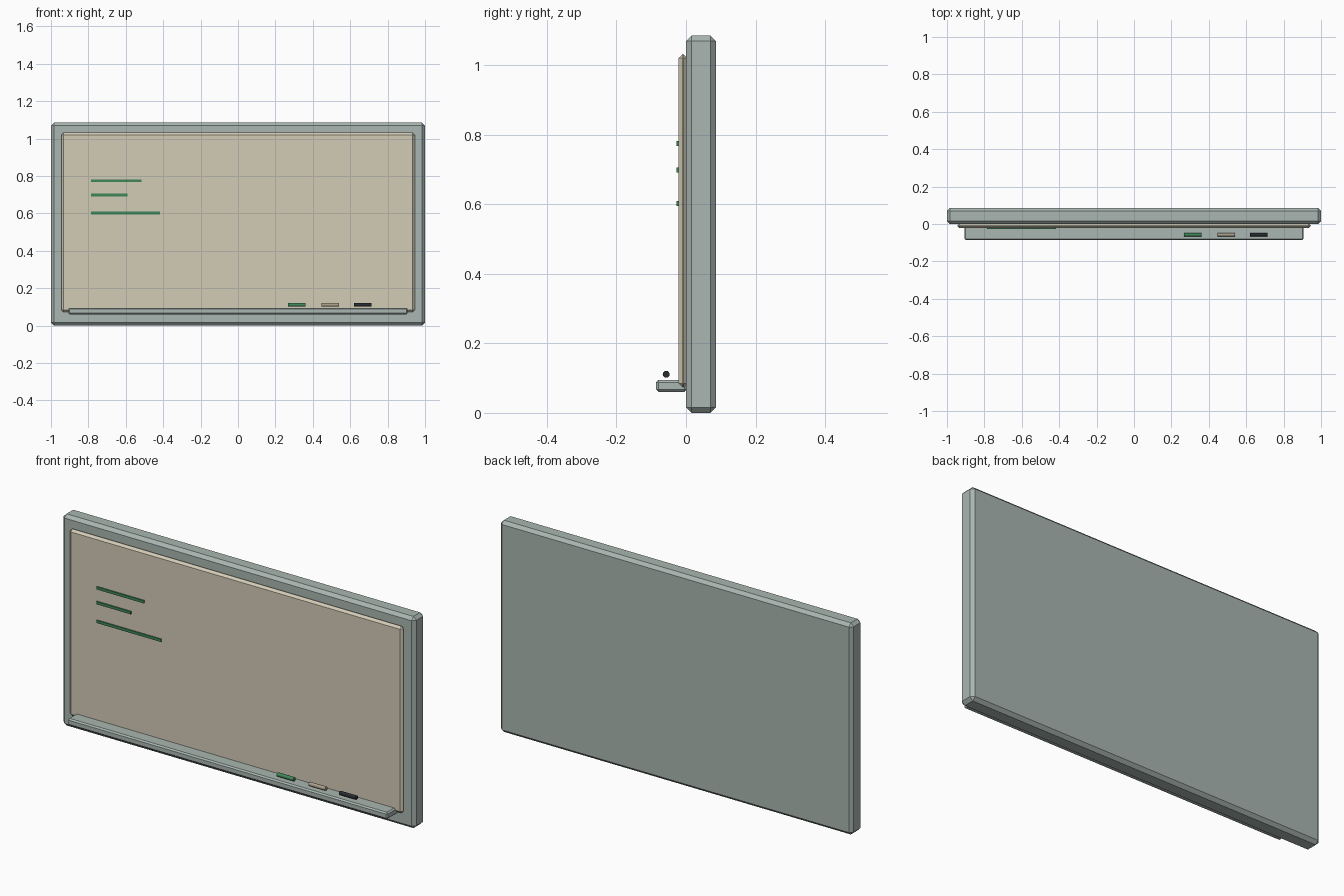
import bpy
import math

if "Cube" in bpy.data.objects:
    bpy.data.objects.remove(bpy.data.objects["Cube"], do_unlink=True)


def material(name, color):
    m = bpy.data.materials.new(name)
    m.use_nodes = True
    m.diffuse_color = (*color, 1)
    m.node_tree.nodes["Principled BSDF"].inputs["Base Color"].default_value = (*color, 1)
    return m


grey = material("grey green frame", (0.40, 0.47, 0.44))
cream = material("cream surface", (0.65, 0.60, 0.47))
green = material("green ink", (0.05, 0.24, 0.10))
tan = material("tan marker", (0.40, 0.34, 0.25))
black = material("black marker", (0.02, 0.025, 0.03))


def box(name, x, y, z, mat, bevel=0):
    """Box from (low, high) ranges with an optional chamfer."""
    ranges = (x, y, z)
    bpy.ops.mesh.primitive_cube_add(size=1, location=[(a + b) / 2 for a, b in ranges])
    ob = bpy.context.object
    ob.name = name
    ob.scale = [b - a for a, b in ranges]
    bpy.ops.object.transform_apply(location=False, rotation=False, scale=True)
    ob.data.materials.append(mat)
    if bevel:
        mod = ob.modifiers.new("chamfer", "BEVEL")
        mod.width = bevel
        mod.segments = 1
    return ob


# Backing frame, writing surface and tray
box("frame", (-1, 1), (0, 0.086), (0, 1.085), grey, 0.016)
box("writing_surface", (-0.945, 0.945), (-0.021, 0.004), (0.073, 1.031), cream, 0.0115)
box("tray", (-0.907, 0.907), (-0.086, 0.002), (0.06, 0.095), grey, 0.007)

# Written lines
for i, (end, z) in enumerate([(-0.515, 0.774), (-0.59, 0.698), (-0.418, 0.602)]):
    box(f"written_line_{i + 1}", (-0.785, end), (-0.027, -0.02), (z - 0.007, z + 0.007), green)

# Markers hovering just above the tray
for name, x, mat in [("green", 0.313, green), ("tan", 0.493, tan), ("black", 0.666, black)]:
    bpy.ops.mesh.primitive_cylinder_add(vertices=12, radius=0.01, depth=0.094,
                                        location=(x, -0.057, 0.111),
                                        rotation=(0, math.pi / 2, 0))
    ob = bpy.context.object
    ob.name = f"{name}_marker"
    ob.data.materials.append(mat)
    bpy.ops.object.shade_smooth_by_angle(angle=math.radians(35))
